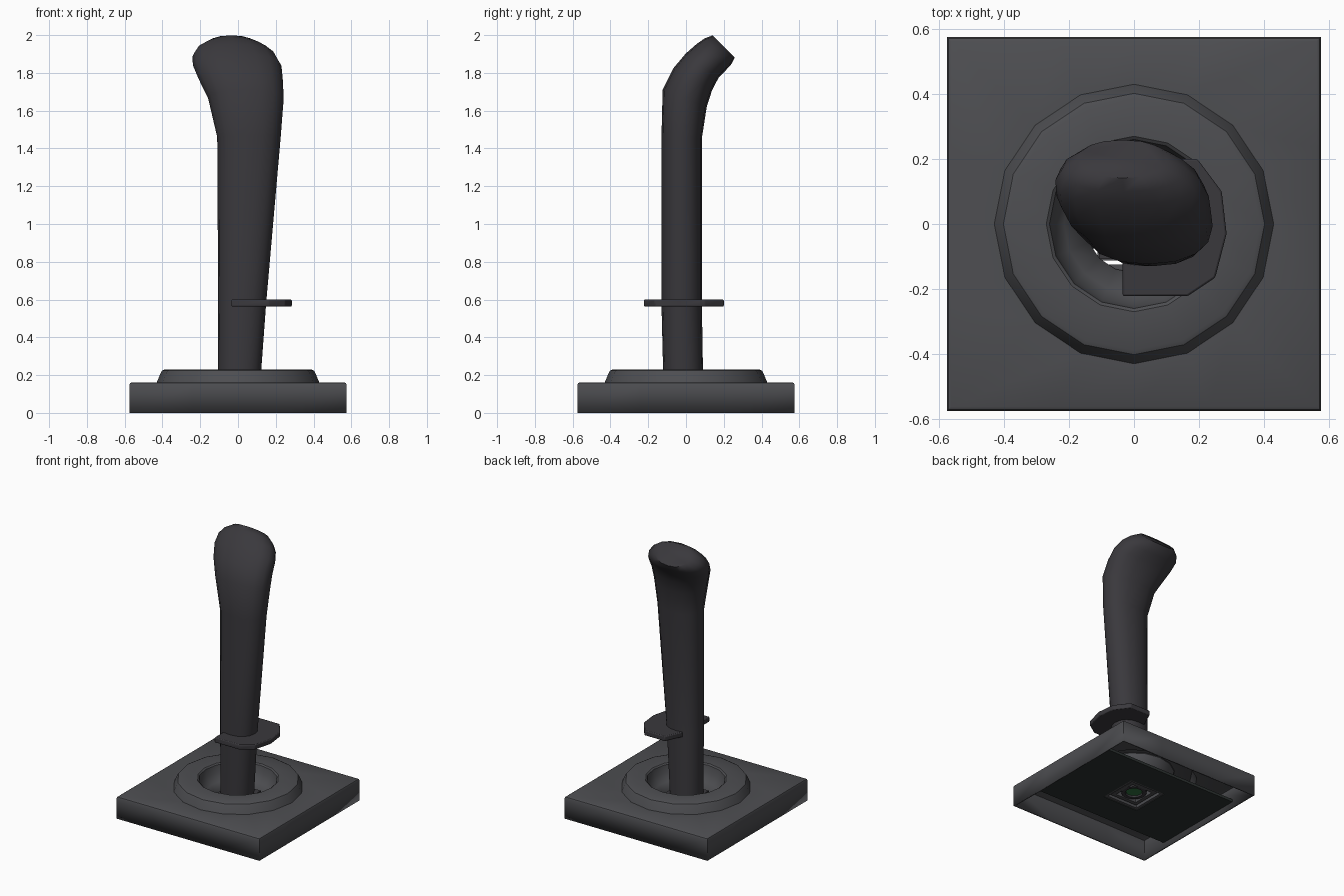
import bpy, bmesh
from math import sin, cos, pi, radians, copysign

if "Cube" in bpy.data.objects:
    bpy.data.objects.remove(bpy.data.objects["Cube"])


def material(name, rgb):
    m = bpy.data.materials.new(name)
    m.diffuse_color = (*rgb, 1)
    m.use_nodes = True
    m.node_tree.nodes["Principled BSDF"].inputs["Base Color"].default_value = m.diffuse_color
    return m


BASE = material("base_grey", (0.075, 0.076, 0.083))
GRIP = material("grip_black", (0.042, 0.04, 0.046))
PLATE = material("plate_dark", (0.025, 0.031, 0.03))
GREEN = material("sensor_green", (0.03, 0.16, 0.05))


def loft(name, rings, mat, cap_start=False, cap_end=False, closed=False, angle=35):
    """Skin a list of equal-length point rings."""
    bm = bmesh.new()
    rows = [[bm.verts.new(p) for p in r] for r in rings]
    n = len(rows[0])
    pairs = list(zip(rows, rows[1:])) + ([(rows[-1], rows[0])] if closed else [])
    for a, b in pairs:
        for i in range(n):
            j = (i + 1) % n
            bm.faces.new((a[i], a[j], b[j], b[i]))
    if cap_start:
        bm.faces.new(rows[0][::-1])
    if cap_end:
        bm.faces.new(rows[-1])
    if cap_start or closed:
        bmesh.ops.recalc_face_normals(bm, faces=bm.faces)
    me = bpy.data.meshes.new(name)
    bm.to_mesh(me)
    bm.free()
    ob = bpy.data.objects.new(name, me)
    bpy.context.collection.objects.link(ob)
    me.materials.append(mat)
    bpy.ops.object.select_all(action='DESELECT')
    ob.select_set(True)
    bpy.context.view_layer.objects.active = ob
    bpy.ops.object.shade_smooth_by_angle(angle=radians(angle))
    return ob


def circle(r, z, n=16):
    return [(r * cos(2 * pi * i / n), r * sin(2 * pi * i / n), z) for i in range(n)]


def square(r, z, n=16):
    pts = []
    for x, y, _ in circle(1, 0, n):
        k = r / max(abs(x), abs(y))
        pts.append((x * k, y * k, z))
    return pts


def rect(x, y, z):
    return [(x, y, z), (-x, y, z), (-x, -y, z), (x, -y, z)]


# Hollow square housing, raised collar and bowl in one shell
base = loft("base_housing", [
    square(0.575, 0), square(0.575, 0.148), square(0.571, 0.157), square(0.562, 0.162),
    circle(0.43, 0.162), circle(0.41, 0.21), circle(0.402, 0.224), circle(0.388, 0.23),
    circle(0.27, 0.23), circle(0.26, 0.222), circle(0.25, 0.17),
    circle(0.215, 0.12), circle(0.15, 0.09)], BASE)
shell = base.modifiers.new("shell", 'SOLIDIFY')
shell.thickness = 0.012
shell.offset = -1

# Underside plate with a square opening
loft("bottom_plate", [rect(0.562, 0.36, 0.04), rect(0.562, 0.36, 0.06),
                      rect(0.145, 0.145, 0.06), rect(0.145, 0.145, 0.04)], PLATE, closed=True)

# Nested pivot frames and sensor disc inside the opening
for name, outer, inner, z in (("outer_pivot_frame", 0.145, 0.125, 0.045),
                              ("inner_pivot_frame", 0.112, 0.085, 0.055)):
    loft(name, [rect(outer, outer, z), rect(outer, outer, z + 0.035),
                rect(inner, inner, z + 0.035), rect(inner, inner, z)], BASE, closed=True)
loft("pivot_ring", [circle(0.085, 0.06), circle(0.085, 0.085),
                    circle(0.06, 0.085), circle(0.06, 0.06)], GRIP, closed=True)
loft("sensor_disc", [circle(0.055, 0.07), circle(0.055, 0.08)], GREEN, True, True)

# Square foot of the stick
loft("stick_foot", [rect(0.108, 0.108, 0.09), rect(0.108, 0.108, 0.125)], GRIP, True, True)


def section(cx, cy, cz, rx, ry, tilt):
    t, pts = radians(tilt), []
    for x, y, _ in circle(1, 0):
        x, y = (copysign(abs(v) ** 0.9, v) for v in (x, y))
        pts.append((cx + rx * x, cy + ry * y * cos(t), cz - ry * y * sin(t)))
    return pts


# Grip flaring upwards and bending back at the head
loft("stick_grip", [section(*s) for s in (
    (0.003, -0.013, 0.09, 0.11, 0.105, 0),
    (0.022, -0.023, 0.58, 0.127, 0.107, 0),
    (0.058, -0.023, 1.46, 0.168, 0.107, 4),
    (0.042, -0.007, 1.665, 0.200, 0.125, 21),
    (0.015, 0.035, 1.765, 0.222, 0.118, 30),
    (-0.004, 0.085, 1.838, 0.234, 0.108, 36),
    (-0.02, 0.135, 1.885, 0.222, 0.104, 41),
    (-0.03, 0.17, 1.915, 0.19, 0.098, 44),
    (-0.035, 0.2, 1.94, 0.135, 0.083, 45))], GRIP, True, True, angle=60)

# Hand rest sticking out on the right side
outline = [(-0.035, -0.222), (0.165, -0.222), (0.25, -0.165), (0.285, -0.03),
           (0.27, 0.1), (0.195, 0.2), (0.03, 0.2), (-0.035, 0.06)]
rest = loft("hand_rest", [[(x, y, z) for x, y in outline] for z in (0.563, 0.6)],
            GRIP, True, True)
bev = rest.modifiers.new("bevel", 'BEVEL')
bev.width = 0.006
bev.segments = 2
